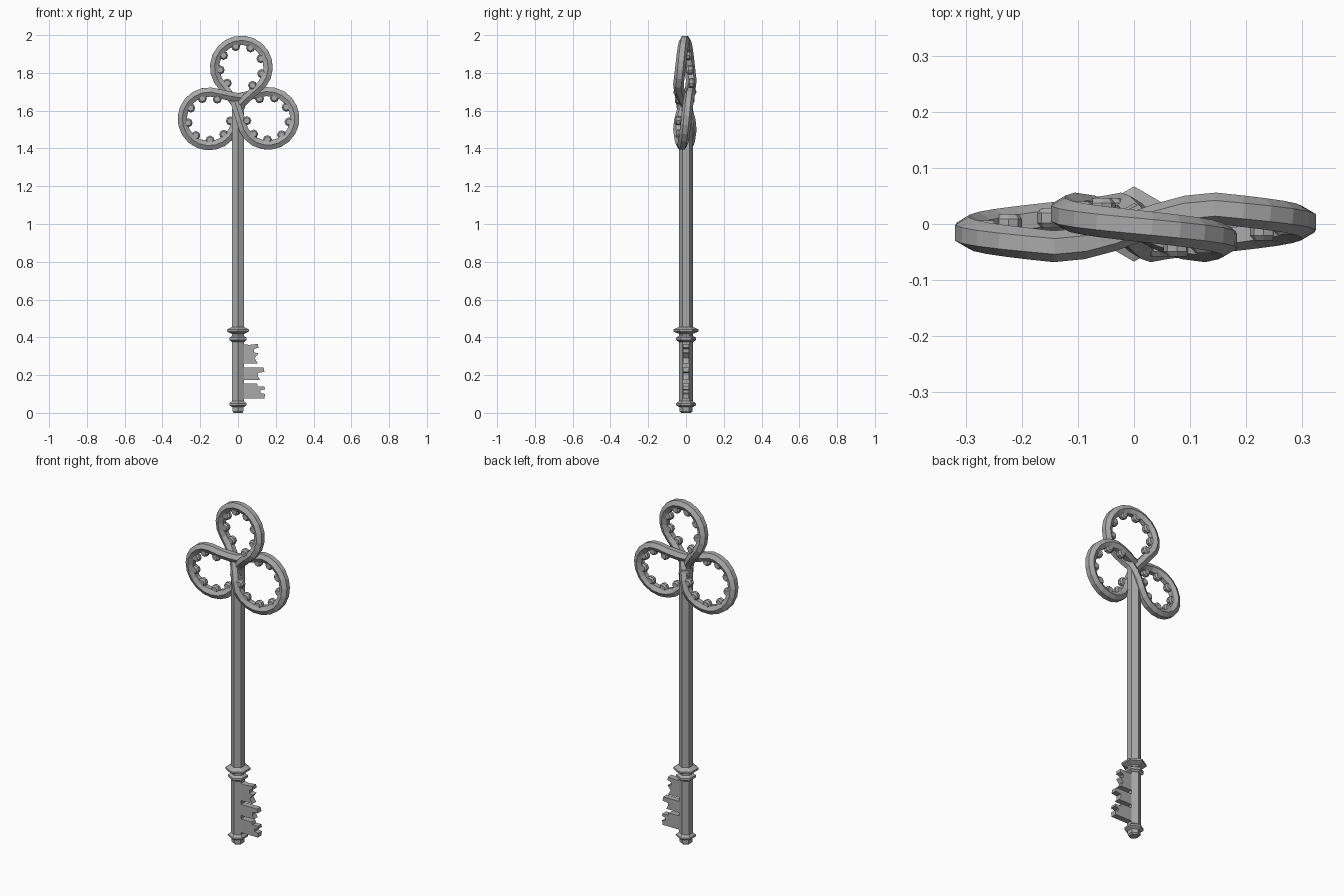
import bpy, bmesh, math
from mathutils import Vector

cube = bpy.data.objects.get("Cube")
if cube:
    bpy.data.objects.remove(cube, do_unlink=True)

metal = bpy.data.materials.new("grey_metal")
metal.use_nodes = True
GREY = (0.4, 0.4, 0.4, 1)
metal.diffuse_color = GREY
metal.node_tree.nodes["Principled BSDF"].inputs["Base Color"].default_value = GREY


def finish(name, bm):
    bmesh.ops.recalc_face_normals(bm, faces=bm.faces)
    mesh = bpy.data.meshes.new(name)
    bm.to_mesh(mesh)
    bm.free()
    mesh.materials.append(metal)
    obj = bpy.data.objects.new(name, mesh)
    bpy.context.collection.objects.link(obj)
    return obj


def bridge(bm, a, b):
    n = len(a)
    for i in range(n):
        bm.faces.new((a[i], a[(i + 1) % n], b[(i + 1) % n], b[i]))


def hexagon(radius):
    # corners point along the first axis
    return [(radius * math.cos(i * math.pi / 3), radius * math.sin(i * math.pi / 3))
            for i in range(6)]


def turned(name, profile):
    bm = bmesh.new()
    rings = [[bm.verts.new((s, c, z)) for c, s in hexagon(r)] for r, z in profile]
    for a, b in zip(rings, rings[1:]):
        bridge(bm, a, b)
    bm.faces.new(rings[0])
    bm.faces.new(rings[-1])
    return finish(name, bm)


def plate(name, outline, depth):
    bm = bmesh.new()
    front = [bm.verts.new((x, -depth / 2, z)) for x, z in outline]
    back = [bm.verts.new((x, depth / 2, z)) for x, z in outline]
    bridge(bm, front, back)
    bm.faces.new(front)
    bm.faces.new(back)
    return finish(name, bm)


# Hexagonal shaft with collars and tip
turned("shaft", [(.026, 0), (.034, .008), (.034, .03), (.052, .04), (.052, .05),
                 (.037, .062), (.037, .375), (.052, .385), (.052, .398),
                 (.036, .408), (.036, .418), (.067, .431), (.067, .442),
                 (.037, .455), (.037, 1.61)])

# Bit teeth
plate("upper_tooth", [(.02, .365), (.06, .36), (.105, .365), (.108, .345),
                      (.085, .338), (.085, .32), (.108, .315), (.088, .29),
                      (.105, .262), (.02, .262)], .034)
plate("middle_tooth", [(.02, .24), (.135, .24), (.14, .217), (.105, .212),
                       (.105, .195), (.116, .175), (.02, .175)], .034)
plate("lower_tooth", [(.02, .155), (.1, .155), (.105, .14), (.14, .14), (.143, .125),
                      (.12, .12), (.12, .105), (.143, .1), (.14, .075),
                      (.02, .075)], .034)

# Knotted bow: three loops joined by strands that pass from front to back
HUB = Vector((.002, -.006, 1.65))
LOOP_R, REACH, LIFT, SWEEP = .142, .181, .034, 125
LOOPS = [85, 211, -30]


def direction(deg):
    return Vector((math.cos(math.radians(deg)), 0, math.sin(math.radians(deg))))


def loop_point(angle, offset, radius):
    p = HUB + direction(angle) * REACH + direction(angle + offset) * radius
    p.y += LIFT * max(-1, min(1, offset / SWEEP))
    return p


path = []
STEPS = 14
for k, angle in enumerate(LOOPS):
    arc = [loop_point(angle, SWEEP * (1 - 2 * i / STEPS), LOOP_R)
           for i in range(STEPS + 1)]
    middle = HUB + direction(angle - 120) * .018
    following = loop_point(LOOPS[(k + 1) % 3], SWEEP, LOOP_R)
    path += arc
    for end, amounts in ((arc[-1], (.35, .7)), (following, (.7, .35))):
        strand = []
        for t in amounts:
            p = end.lerp(middle, t)
            p.y = HUB.y + (end.y - HUB.y) * math.cos(t * math.pi / 2)
            strand.append(p)
        path += strand if end is arc[-1] else [middle] + strand

bm = bmesh.new()
rings = []
for i, p in enumerate(path):
    tangent = (path[(i + 1) % len(path)] - path[i - 1]).normalized()
    side = tangent.cross(Vector((0, 1, 0))).normalized()
    up = side.cross(tangent)
    rings.append([bm.verts.new(p + up * c + side * s) for c, s in hexagon(.028)])
for i, ring in enumerate(rings):
    bridge(bm, rings[i - 1], ring)
finish("bow", bm)

# Beads lining the inside of each loop
for name, angle in zip(("top", "right", "left"), LOOPS):
    bm = bmesh.new()
    for i in range(8):
        centre = loop_point(angle, (i - 3.5) * 41, .113)
        caps = [[bm.verts.new(centre + direction(j * 45) * r + Vector((0, y, 0)))
                 for j in range(8)]
                for r, y in ((.016, -.018), (.024, -.009), (.024, .009), (.016, .018))]
        for a, b in zip(caps, caps[1:]):
            bridge(bm, a, b)
        bm.faces.new(caps[0])
        bm.faces.new(caps[-1])
    finish(name + "_loop_beads", bm)
